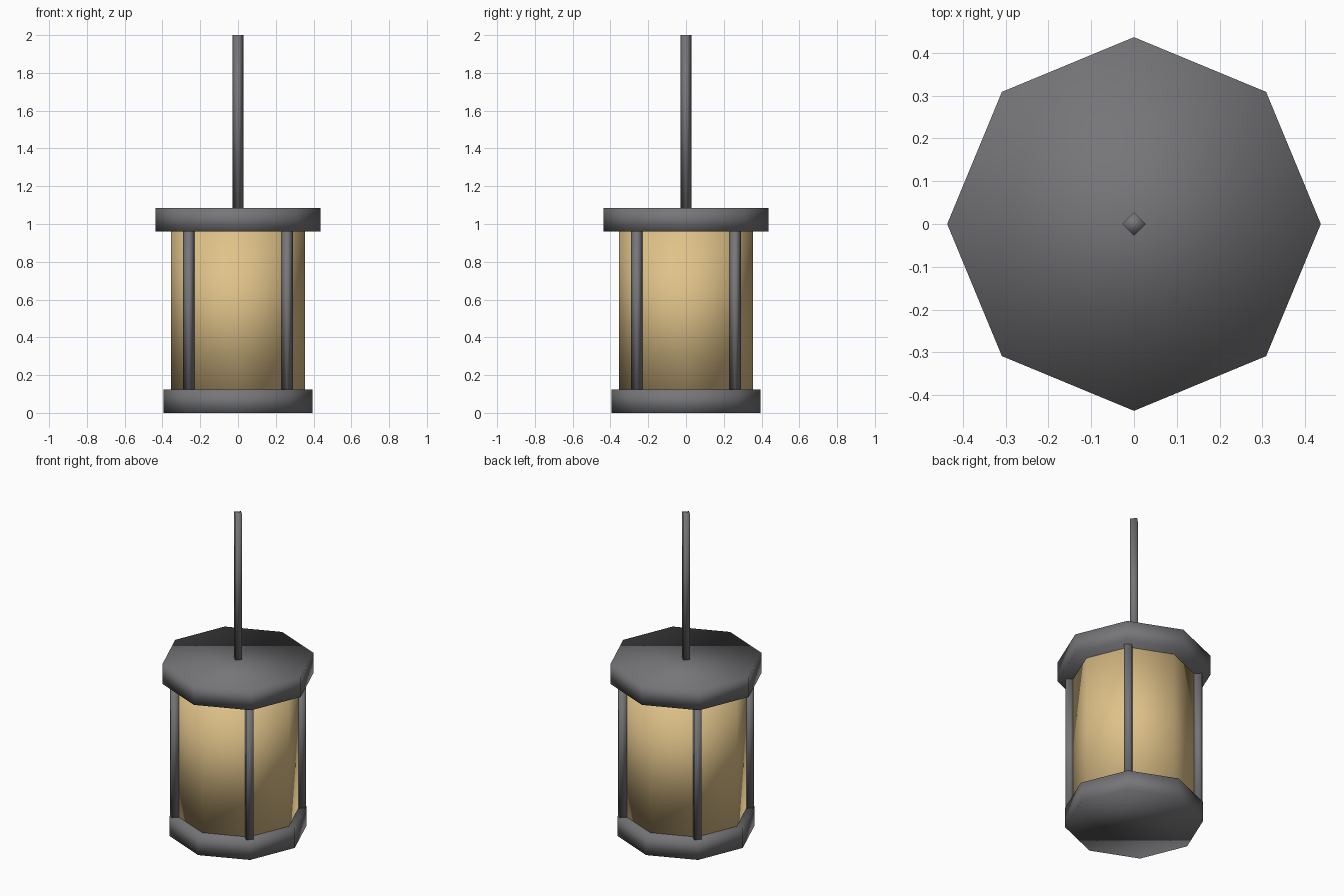
import bpy
from math import pi

old = bpy.data.objects.get("Cube")
if old:
    bpy.data.objects.remove(old, do_unlink=True)


def make_material(name, color):
    mat = bpy.data.materials.new(name)
    mat.use_nodes = True
    mat.diffuse_color = color
    mat.node_tree.nodes["Principled BSDF"].inputs["Base Color"].default_value = color
    return mat


def prism(name, sides, radius, bottom, top, mat, x=0, y=0):
    """Smooth-shaded upright prism with corners on the x and y axes."""
    bpy.ops.mesh.primitive_cylinder_add(
        vertices=sides, radius=radius, depth=top - bottom,
        location=(x, y, (bottom + top) / 2))
    obj = bpy.context.object
    obj.name = name
    obj.data.materials.append(mat)
    bpy.ops.object.shade_smooth()
    return obj


metal = make_material("dark grey metal", (0.18, 0.18, 0.19, 1))
glass = make_material("warm amber glass", (0.74, 0.54, 0.25, 1))

# Octagonal body: base, glass and lid
prism("base", 8, 0.395, 0, 0.125, metal)
prism("glass", 8, 0.354, 0.125, 0.96, glass)
prism("lid", 8, 0.437, 0.96, 1.085, metal)

# Hanging rod
prism("hanging_rod", 4, 0.028, 1.085, 2, metal)

# Four corner posts
for side, x in (("left", 0.26), ("right", -0.26)):
    for end, y in (("front", -0.26), ("back", 0.26)):
        prism(f"{end}_{side}_post", 4, 0.031, 0.125, 0.96, metal, x, y)
